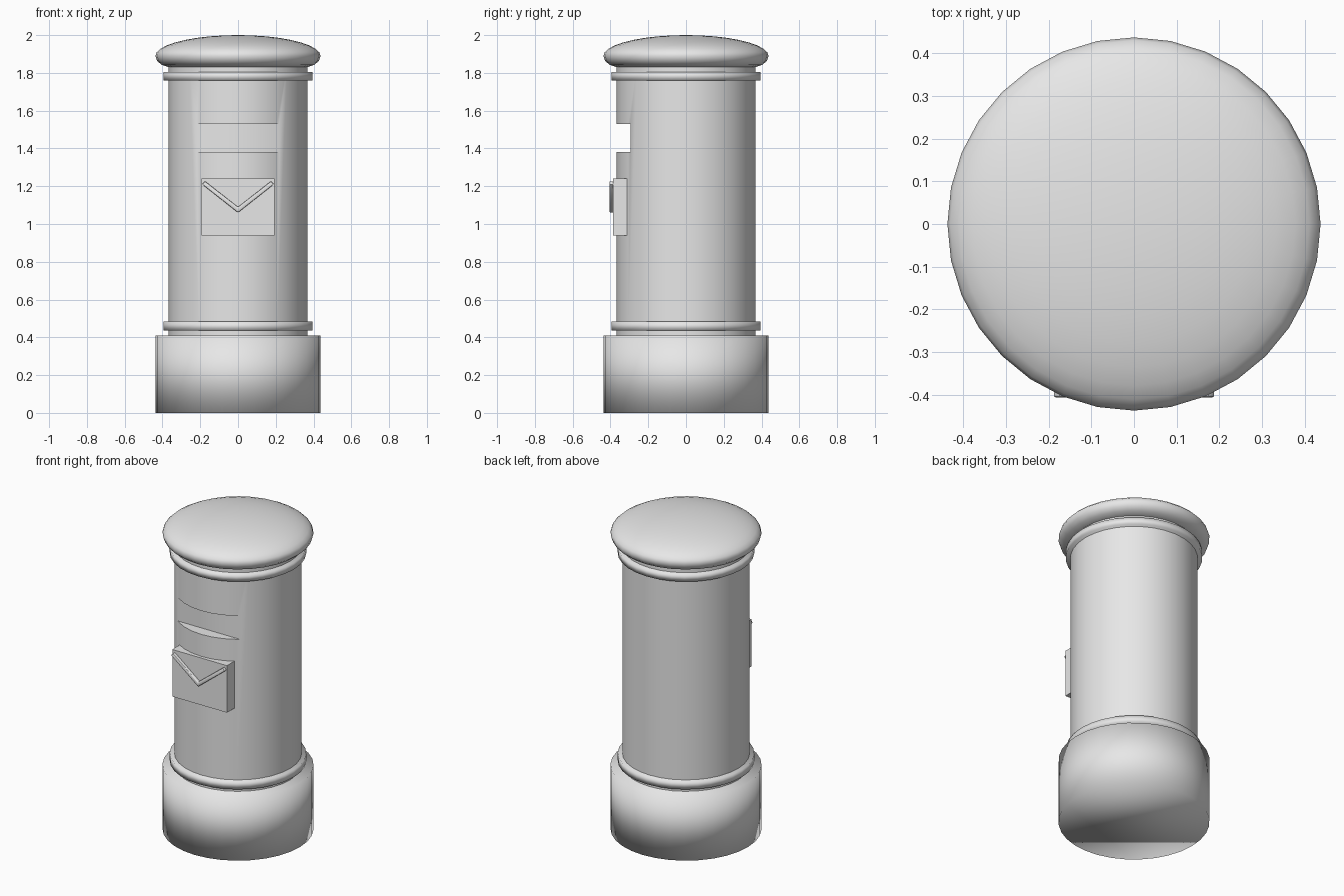
import bpy
import bmesh
from math import sin, cos, tau, radians
from mathutils import Matrix, Vector

SIDES = 32

cube = bpy.data.objects.get("Cube")
if cube:
    bpy.data.objects.remove(cube, do_unlink=True)

# One plain grey for the whole pillar
grey = bpy.data.materials.new("plain_grey")
grey.use_nodes = True
grey.diffuse_color = (0.8, 0.8, 0.8, 1)
grey.node_tree.nodes["Principled BSDF"].inputs["Base Color"].default_value = (0.8, 0.8, 0.8, 1)


def make_object(name, bm):
    bmesh.ops.recalc_face_normals(bm, faces=bm.faces)
    mesh = bpy.data.meshes.new(name)
    bm.to_mesh(mesh)
    bm.free()
    mesh.materials.append(grey)
    obj = bpy.data.objects.new(name, mesh)
    bpy.context.collection.objects.link(obj)
    return obj


def activate(obj):
    bpy.ops.object.select_all(action='DESELECT')
    obj.select_set(True)
    bpy.context.view_layer.objects.active = obj


def smooth_by_angle(obj, degrees=40):
    activate(obj)
    bpy.ops.object.shade_smooth_by_angle(angle=radians(degrees))


def apply_modifier(obj, modifier):
    activate(obj)
    bpy.ops.object.modifier_apply(modifier=modifier.name)


def drum(name, radius, bottom, top):
    """Upright cylinder between two heights."""
    bm = bmesh.new()
    bmesh.ops.create_cone(bm, cap_ends=True, segments=SIDES, radius1=radius, radius2=radius,
                          depth=top - bottom,
                          matrix=Matrix.Translation((0, 0, (bottom + top) / 2)))
    return make_object(name, bm)


def box(name, low, high):
    """Box between two opposite corners."""
    low, high = Vector(low), Vector(high)
    bm = bmesh.new()
    bmesh.ops.create_cube(bm, size=1, matrix=Matrix.Translation((low + high) / 2)
                          @ Matrix.Diagonal((*(high - low), 1)))
    return make_object(name, bm)


def lathe(name, profile):
    """Revolve (radius, height) points about the z axis."""
    bm = bmesh.new()
    verts = [bm.verts.new((r, 0, z)) for r, z in profile]
    edges = [bm.edges.new(pair) for pair in zip(verts, verts[1:])]
    bmesh.ops.spin(bm, geom=verts + edges, cent=(0, 0, 0), axis=(0, 0, 1),
                   angle=tau, steps=SIDES)
    bmesh.ops.remove_doubles(bm, verts=bm.verts, dist=0.0001)
    return make_object(name, bm)


# Base and the two collars, softly shaded over their rims
for name, radius, bottom, top in (("base", 0.437, 0, 0.41),
                                  ("lower_collar", 0.395, 0.435, 0.483),
                                  ("upper_collar", 0.395, 1.76, 1.805)):
    drum(name, radius, bottom, top).data.shade_smooth()

# Body with the mail slot notched out of its front
body = drum("body", 0.368, 0.4, 1.84)
cutter = box("slot_cutter", (-0.4, -0.6, 1.38), (0.4, -0.295, 1.53))
cutter.hide_render = True
notch = body.modifiers.new("slot", 'BOOLEAN')
notch.operation = 'DIFFERENCE'
notch.object = cutter
apply_modifier(body, notch)
bpy.data.objects.remove(cutter, do_unlink=True)
smooth_by_angle(body)

# Domed cap with a rounded rim and a flat underside
dome = [(0.437 * cos(a), 1.89 + 0.11 * sin(a))
        for a in (tau / 4 * i / 9 for i in range(9))]
cap = lathe("cap", [(0, 1.83), (0.365, 1.83), (0.405, 1.843), (0.428, 1.863)]
            + dome + [(0, 2.0)])
smooth_by_angle(cap, 60)

# Flat plate on the front
box("envelope_plate", (-0.193, -0.387, 0.94), (0.193, -0.3, 1.24))

# Raised V-shaped flap on the plate
half = [(0, 1.06), (0.19, 1.21), (0.175, 1.227), (0, 1.09)]
outline = half + [(-x, z) for x, z in half[2:0:-1]]
bm = bmesh.new()
face = bm.faces.new([bm.verts.new((x, -0.38, z)) for x, z in outline])
pushed = bmesh.ops.extrude_face_region(bm, geom=[face])
bmesh.ops.translate(bm, vec=(0, -0.026, 0),
                    verts=[v for v in pushed["geom"] if isinstance(v, bmesh.types.BMVert)])
if not face.is_valid:
    bmesh.ops.holes_fill(bm, edges=bm.edges)
flap = make_object("envelope_flap", bm)
soften = flap.modifiers.new("soften", 'BEVEL')
soften.width = 0.005
soften.segments = 2
apply_modifier(flap, soften)
smooth_by_angle(flap)
